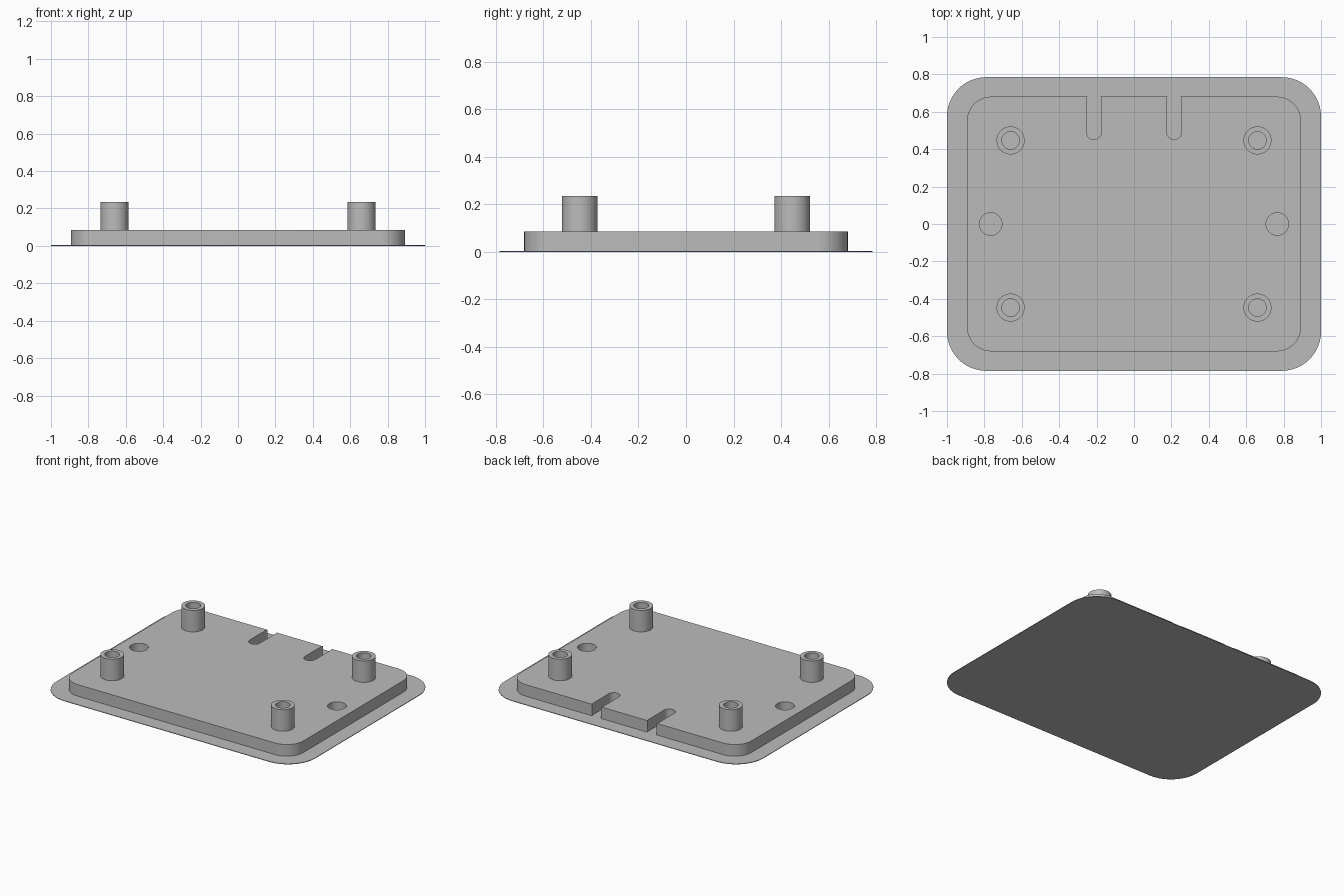
import bpy, bmesh
from math import cos, sin, pi

old = bpy.data.objects.get("Cube")
if old:
    bpy.data.objects.remove(old, do_unlink=True)

grey = bpy.data.materials.new("plain grey")
grey.use_nodes = True
colour = (0.5, 0.5, 0.5, 1)
grey.diffuse_color = colour
grey.node_tree.nodes["Principled BSDF"].inputs["Base Color"].default_value = colour

FILM, TOP, POST_TOP = 0.004, 0.085, 0.235
POST_X, POST_Y, POST_R, BORE_R = 0.66, 0.447, 0.075, 0.047


def rounded(hx, hy, r, steps=12):
    """Outline of a rounded rectangle (a circle or slot when r fills it)."""
    pts = []
    for q, (sx, sy) in enumerate([(1, 1), (-1, 1), (-1, -1), (1, -1)]):
        for i in range(steps + 1):
            a = (q + i / steps) * pi / 2
            pts.append((sx * (hx - r) + r * cos(a), sy * (hy - r) + r * sin(a)))
    return pts


def slab(name, outline, z0, z1, at=(0, 0)):
    """Extrude a flat outline between two heights."""
    bm = bmesh.new()
    face = bm.faces.new([bm.verts.new((x + at[0], y + at[1], z0)) for x, y in outline])
    up = bmesh.ops.extrude_face_region(bm, geom=[face])["geom"]
    bmesh.ops.translate(bm, vec=(0, 0, z1 - z0),
                        verts=[v for v in up if isinstance(v, bmesh.types.BMVert)])
    bmesh.ops.remove_doubles(bm, verts=bm.verts, dist=0.00001)
    bmesh.ops.recalc_face_normals(bm, faces=bm.faces)
    mesh = bpy.data.meshes.new(name)
    bm.to_mesh(mesh)
    bm.free()
    mesh.materials.append(grey)
    ob = bpy.data.objects.new(name, mesh)
    bpy.context.collection.objects.link(ob)
    return ob


def activate(ob):
    bpy.ops.object.select_all(action="DESELECT")
    ob.select_set(True)
    bpy.context.view_layer.objects.active = ob


def cut(ob, outline, at):
    """Cut an outline right through an object."""
    tool = slab("cutter", outline, -0.1, 0.5, at)
    tool.hide_render = True
    mod = ob.modifiers.new("cut", "BOOLEAN")
    mod.operation, mod.solver, mod.object = "DIFFERENCE", "EXACT", tool
    activate(ob)
    bpy.ops.object.modifier_apply(modifier=mod.name)
    bpy.data.objects.remove(tool, do_unlink=True)


def circle(r):
    return rounded(r, r, r)


# Thin flange under everything
flange = slab("base_flange", rounded(1, 0.785, 0.21), 0, FILM)

# Raised plate with side holes, rear slots and post bores
plate = slab("raised_plate", rounded(0.893, 0.681, 0.13), FILM, TOP)
parts = [flange, plate]
for s in (-1, 1):
    cut(plate, circle(0.06), (s * 0.766, 0))
    cut(plate, rounded(0.04, 0.125, 0.04), (s * 0.214, 0.577))
    for t in (-1, 1):
        cut(plate, circle(BORE_R), (s * POST_X, t * POST_Y))

# Hollow mounting posts
for side, s in (("right", -1), ("left", 1)):
    for end, t in (("front", -1), ("back", 1)):
        at = (s * POST_X, t * POST_Y)
        post = slab(f"{end}_{side}_post", circle(POST_R), TOP, POST_TOP, at)
        cut(post, circle(BORE_R), at)
        parts.append(post)

for ob in parts:
    activate(ob)
    bpy.ops.object.shade_smooth_by_angle(angle=pi / 6)
